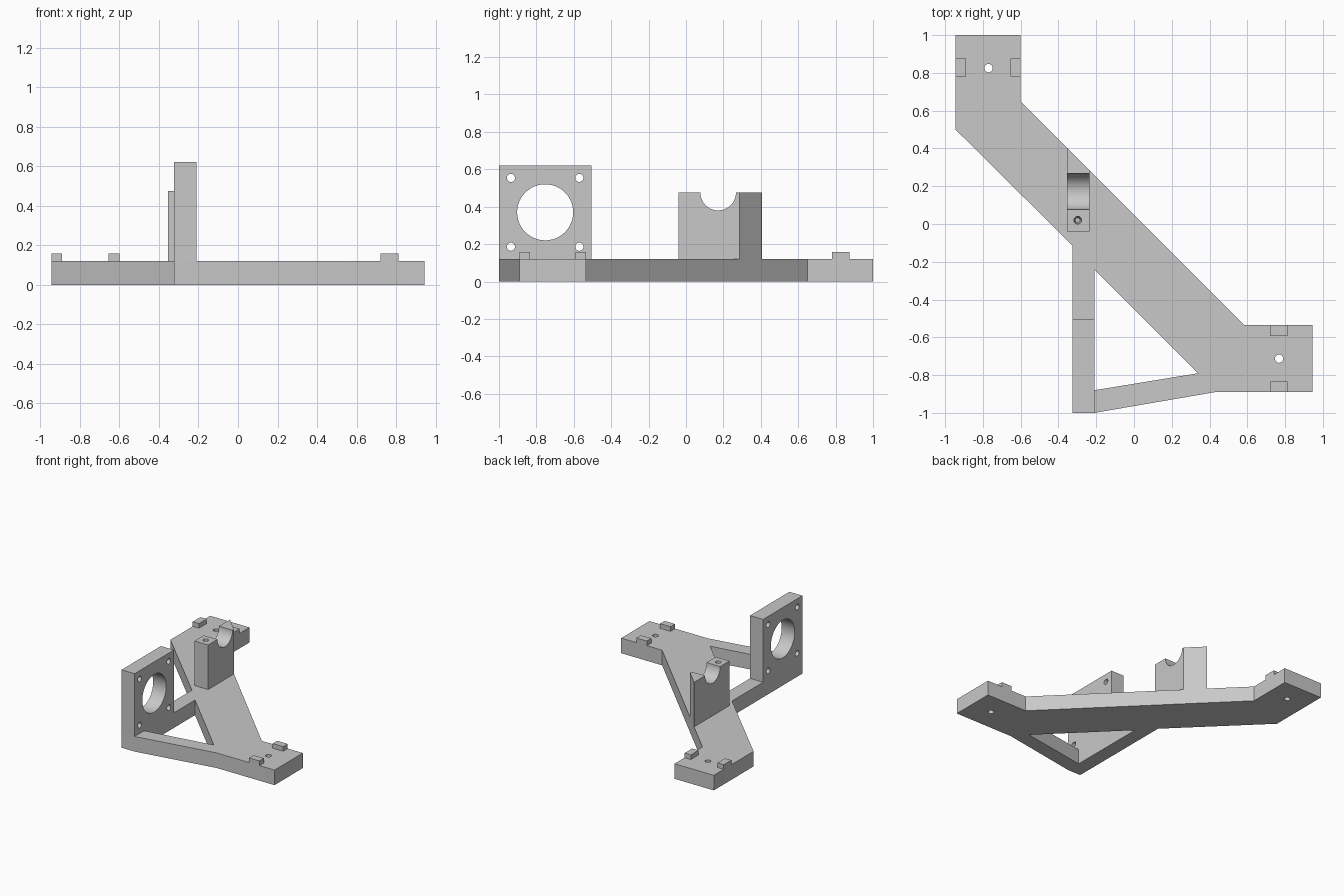
import bpy, bmesh, math
from mathutils import Vector

cube = bpy.data.objects.get("Cube")
if cube:
    bpy.data.objects.remove(cube, do_unlink=True)

grey = bpy.data.materials.new("light grey plastic")
grey.use_nodes = True
colour = (0.58, 0.58, 0.58, 1)
grey.diffuse_color = colour
grey.node_tree.nodes["Principled BSDF"].inputs["Base Color"].default_value = colour


def prism(name, outline, z0, z1):
    """Extrude a plan outline upward from z0 to z1."""
    bm = bmesh.new()
    face = bm.faces.new([bm.verts.new((x, y, z0)) for x, y in outline])
    grown = bmesh.ops.extrude_face_region(bm, geom=[face])["geom"]
    bmesh.ops.translate(bm, vec=(0, 0, z1 - z0),
                        verts=[v for v in grown if isinstance(v, bmesh.types.BMVert)])
    bmesh.ops.recalc_face_normals(bm, faces=bm.faces)
    mesh = bpy.data.meshes.new(name)
    bm.to_mesh(mesh)
    bm.free()
    mesh.materials.append(grey)
    obj = bpy.data.objects.new(name, mesh)
    bpy.context.collection.objects.link(obj)
    return obj


def box(name, x0, x1, y0, y1, z0, z1):
    return prism(name, [(x0, y0), (x1, y0), (x1, y1), (x0, y1)], z0, z1)


def rod(centre, radius, depth, axis="z", tip=None):
    """Round cutter along one axis, optionally tapering to a tip radius."""
    bpy.ops.mesh.primitive_cone_add(
        vertices=48 if radius > 0.05 else 24, radius1=radius if tip is None else tip,
        radius2=radius, depth=depth, location=centre,
        rotation=(0, math.pi / 2 if axis == "x" else 0, 0))
    obj = bpy.context.object
    obj.name = "hole_cutter"
    obj.data.materials.append(grey)
    return obj


def cut(obj, cutters):
    bpy.ops.object.select_all(action="DESELECT")
    bpy.context.view_layer.objects.active = obj
    obj.select_set(True)
    for cutter in cutters:
        mod = obj.modifiers.new("cut", "BOOLEAN")
        mod.operation, mod.solver, mod.object = "DIFFERENCE", "EXACT", cutter
        bpy.ops.object.modifier_apply(modifier=mod.name)
        bpy.data.objects.remove(cutter, do_unlink=True)
    bpy.ops.object.shade_smooth_by_angle(angle=math.radians(30))


TOP = 0.12      # top of the flat frame
HOLE = 0.022    # screw hole radius

# Flat frame: diagonal beam, two mounting feet and two thin arms
frame = prism("base_frame", [
    (-0.945, 1), (-0.6, 1), (-0.6, 0.65), (0.585, -0.535), (0.945, -0.535),
    (0.945, -0.89), (0.43, -0.89), (-0.21, -1), (-0.325, -1),
    (-0.325, -0.115), (-0.945, 0.5)], 0, TOP)
window = prism("window_cutter", [(-0.21, -0.24), (0.34, -0.79), (-0.21, -0.88)], -0.1, 0.3)
cut(frame, [window] + [rod((x, y, 0.06), HOLE, 0.4)
                       for x, y in ((-0.77, 0.825), (0.768, -0.713))])

# Upright motor plate with a large bore and four screw holes
plate = box("motor_plate", -0.325, -0.21, -1, -0.505, TOP, 0.62)
cy, cz = -0.753, 0.37
cut(plate, [rod((-0.27, cy, cz), 0.15, 0.5, "x")] +
    [rod((-0.27, cy + sy * 0.183, cz + sz * 0.184), HOLE, 0.5, "x")
     for sy in (-1, 1) for sz in (-1, 1)])

# Bearing block, its rear end flush with the diagonal beam edge
block = prism("bearing_block", [
    (-0.355, -0.04), (-0.235, -0.04), (-0.235, 0.285), (-0.355, 0.405)], TOP, 0.475)
cut(block, [rod((-0.3, 0.172, 0.475), 0.095, 0.5, "x"),
            rod((-0.298, 0.02, 0.425), HOLE, 0.15, tip=0.012)])

# Locating tabs on both feet
for side, x in (("right", -0.945), ("left", -0.655)):
    box("rear_tab_" + side, x, x + 0.055, 0.78, 0.875, TOP, 0.157)
for side, y in (("front", -0.89), ("back", -0.592)):
    box("side_tab_" + side, 0.72, 0.812, y, y + 0.057, TOP, 0.157)
